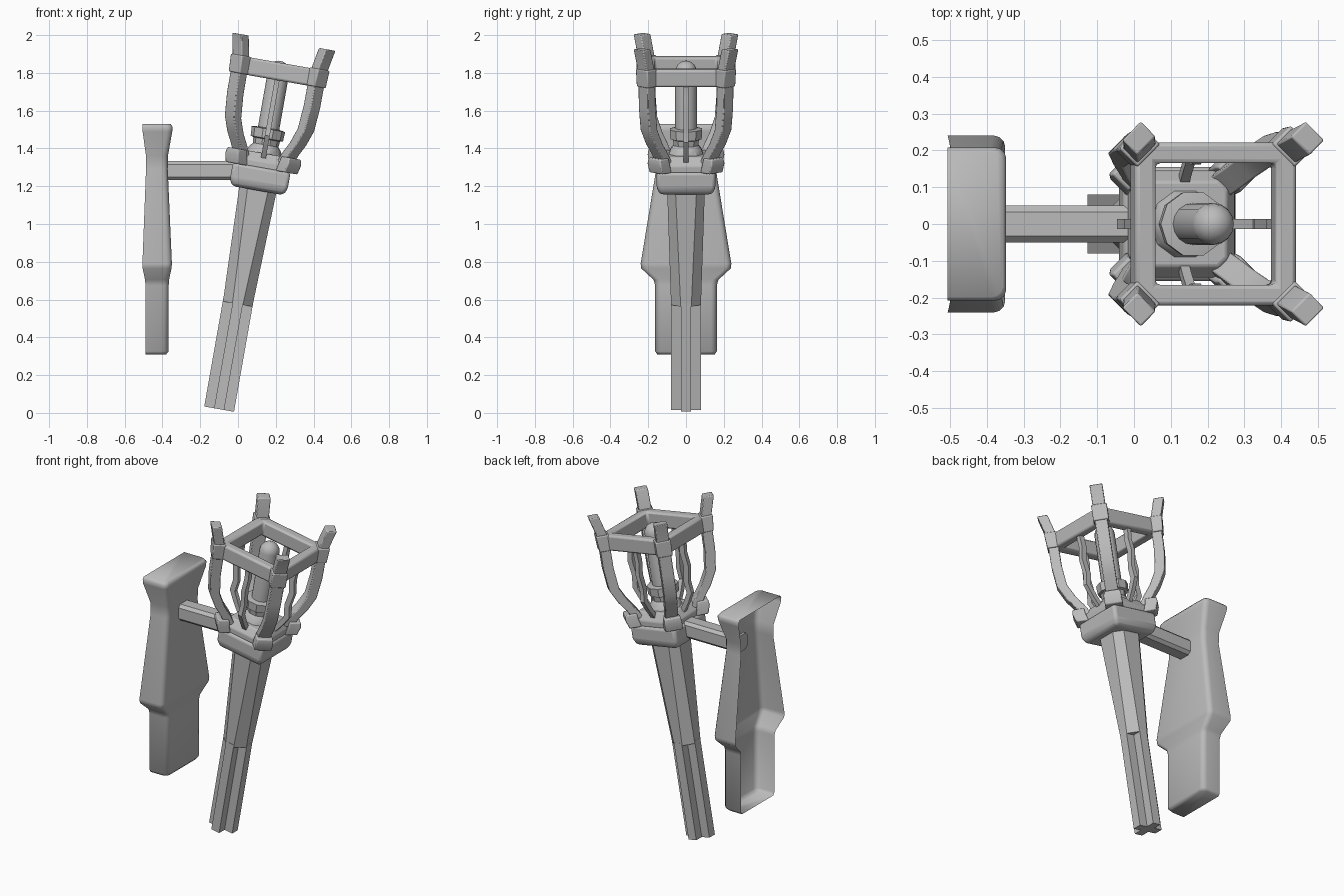
import bpy, bmesh, math
from mathutils import Matrix, Vector

cube = bpy.data.objects.get("Cube")
if cube:
    bpy.data.objects.remove(cube)

iron = bpy.data.materials.new("grey_iron")
iron.use_nodes = True
grey = (0.5, 0.5, 0.5, 1)
iron.diffuse_color = grey
iron.node_tree.nodes["Principled BSDF"].inputs["Base Color"].default_value = grey

# The torch is built upright, then leaned away from the wall plate
LEAN = Matrix.Translation((-0.1, 0, 0.02)) @ Matrix.Rotation(math.radians(10), 4, 'Y')


def loft(name, rings, lean=True, caps=True, cyclic=False, open_side=False,
         bevel=0, segments=2, angle=30):
    """Skin a stack of equal-length point loops."""
    bm = bmesh.new()
    loops = [[bm.verts.new(p) for p in ring] for ring in rings]
    count = len(loops[0])
    pairs = list(zip(loops, loops[1:]))
    if cyclic:
        pairs.append((loops[-1], loops[0]))
    for low, high in pairs:
        for i in range(count - 1 if open_side else count):
            j = (i + 1) % count
            bm.faces.new((low[i], low[j], high[j], high[i]))
    if caps and not cyclic:
        bm.faces.new(loops[0][::-1])
        bm.faces.new(loops[-1])
    if not open_side:
        bmesh.ops.recalc_face_normals(bm, faces=bm.faces)
    if lean:
        bm.transform(LEAN)
    mesh = bpy.data.meshes.new(name)
    bm.to_mesh(mesh)
    bm.free()
    mesh.materials.append(iron)
    obj = bpy.data.objects.new(name, mesh)
    bpy.context.collection.objects.link(obj)
    if bevel:
        mod = obj.modifiers.new("bevel", 'BEVEL')
        mod.width, mod.segments = bevel, segments
    bpy.ops.object.select_all(action='DESELECT')
    obj.select_set(True)
    bpy.context.view_layer.objects.active = obj
    bpy.ops.object.shade_smooth_by_angle(angle=math.radians(angle))
    return obj


def square(r, z):
    return [(r, -r, z), (r, r, z), (-r, r, z), (-r, -r, z)]


def octagon(r, f, z):
    """Square of half size r with flats of half width f."""
    return [(r, -f, z), (r, f, z), (f, r, z), (-f, r, z),
            (-r, f, z), (-r, -f, z), (-f, -r, z), (f, -r, z)]


def circle(r, z, n):
    return [(r * math.cos(math.tau * i / n), r * math.sin(math.tau * i / n), z)
            for i in range(n)]


def strut(name, path, turn, **kw):
    """Bar through (distance, height, half depth, half width), turned about the axis."""
    spin = Matrix.Rotation(turn, 3, 'Z')
    rings = [[spin @ Vector((d + sx * a, sy * b, z))
              for sx, sy in ((1, -1), (1, 1), (-1, 1), (-1, -1))]
             for d, z, a, b in path]
    return loft(name, rings, **kw)


# Handle: cross-shaped grip, then a tapered eight-sided shaft
def cross(r, w, z):
    quarter = [(w, -r), (r, -w), (r, w)]
    pts = []
    quarter = [(r, -w), (r, w), (w, w)]
    for k in range(4):
        m = Matrix.Rotation(k * math.pi / 2, 3, 'Z')
        pts += [m @ Vector((x, y, z)) for x, y in quarter]
    return pts


loft("cross_grip", [cross(0.08, 0.027, 0), cross(0.08, 0.027, 0.58)])
loft("shaft", [octagon(0.079, 0.028, 0.565), octagon(0.1, 0.056, 1.2)], angle=20)

# Collar and the cage seat above it
loft("collar", [square(0.135, 1.175), square(0.155, 1.205), square(0.155, 1.30)],
     bevel=0.018, segments=3)
loft("cage_seat", [octagon(0.145, 0.12, 1.295), octagon(0.145, 0.12, 1.33),
                   octagon(0.115, 0.09, 1.375)], bevel=0.006)

# Top ring of the cage
loft("cage_ring", [square(0.222, 1.768), square(0.222, 1.862),
                   square(0.165, 1.862), square(0.165, 1.768)],
     cyclic=True, bevel=0.012)

# Corner ribs, feet, clamps, and wavy side ribs, four of each
D = math.sqrt(2)
rib = [(0.115, 1.34), (0.140, 1.40), (0.168, 1.455), (0.196, 1.535), (0.206, 1.66),
       (0.207, 1.80), (0.213, 1.87), (0.233, 1.975)]
wave = [(0.115, 1.35), (0.155, 1.41), (0.188, 1.47), (0.178, 1.54),
        (0.195, 1.63), (0.182, 1.71), (0.190, 1.785)]
for k in range(4):
    side = k * math.pi / 2
    corner = side + math.pi / 4
    strut("corner_rib", [(r * D, z, 0.029, 0.036) for r, z in rib], corner, bevel=0.005)
    strut("rib_foot", [(0.135 * D, 1.295, 0.035, 0.05), (0.145 * D, 1.345, 0.036, 0.05),
                       (0.145 * D, 1.375, 0.032, 0.045)], corner, bevel=0.006)
    strut("ring_clamp", [(0.206 * D, 1.77, 0.036, 0.044), (0.211 * D, 1.865, 0.036, 0.044)],
          corner, bevel=0.006)
    strut("side_rib", [(r, z, 0.017, 0.013) for r, z in wave], side)

# Candle-like core in a flared ten-sided socket
loft("socket", [circle(r, z, 10) for r, z in
                ((0.10, 1.36), (0.085, 1.40), (0.068, 1.42), (0.072, 1.45),
                 (0.087, 1.455), (0.09, 1.505), (0.06, 1.51))])
dome = [(0.057 * math.cos(a), 1.815 + 0.057 * math.sin(a))
        for a in (math.radians(d) for d in (0, 20, 40, 60, 80))]
loft("core", [circle(r, z, 16) for r, z in [(0.057, 1.45)] + dome], angle=50)


# Arm joining the collar to the wall plate
def arm_section(x):
    a, b = 0.05, 0.033
    return [(x, y, 1.283 + z) for y, z, _ in octagon(a, b, 0)]


loft("arm", [arm_section(-0.385), arm_section(0.05)], lean=False, angle=20)


# Wall plate: a shaped shell, open toward the wall
def plate_section(back, front, w, z, r=0.03):
    half = [(front - r + r * math.cos(a), w - r + r * math.sin(a))
            for a in (math.radians(d) for d in (0, 30, 60, 90))]
    half.append((back, w))
    return [(x, -y, z) for x, y in half[::-1]] + [(x, y, z) for x, y in half]


profile = [(-0.49, -0.38, 0.152, 0.31), (-0.49, -0.368, 0.163, 0.325),
           (-0.49, -0.367, 0.163, 0.675), (-0.492, -0.365, 0.172, 0.705),
           (-0.505, -0.352, 0.237, 0.765), (-0.506, -0.350, 0.240, 0.79),
           (-0.487, -0.372, 0.158, 1.29), (-0.487, -0.371, 0.159, 1.36),
           (-0.505, -0.348, 0.205, 1.49), (-0.506, -0.347, 0.208, 1.515),
           (-0.506, -0.357, 0.198, 1.53)]
loft("wall_plate", [plate_section(*p) for p in profile], lean=False,
     open_side=True, angle=60)
